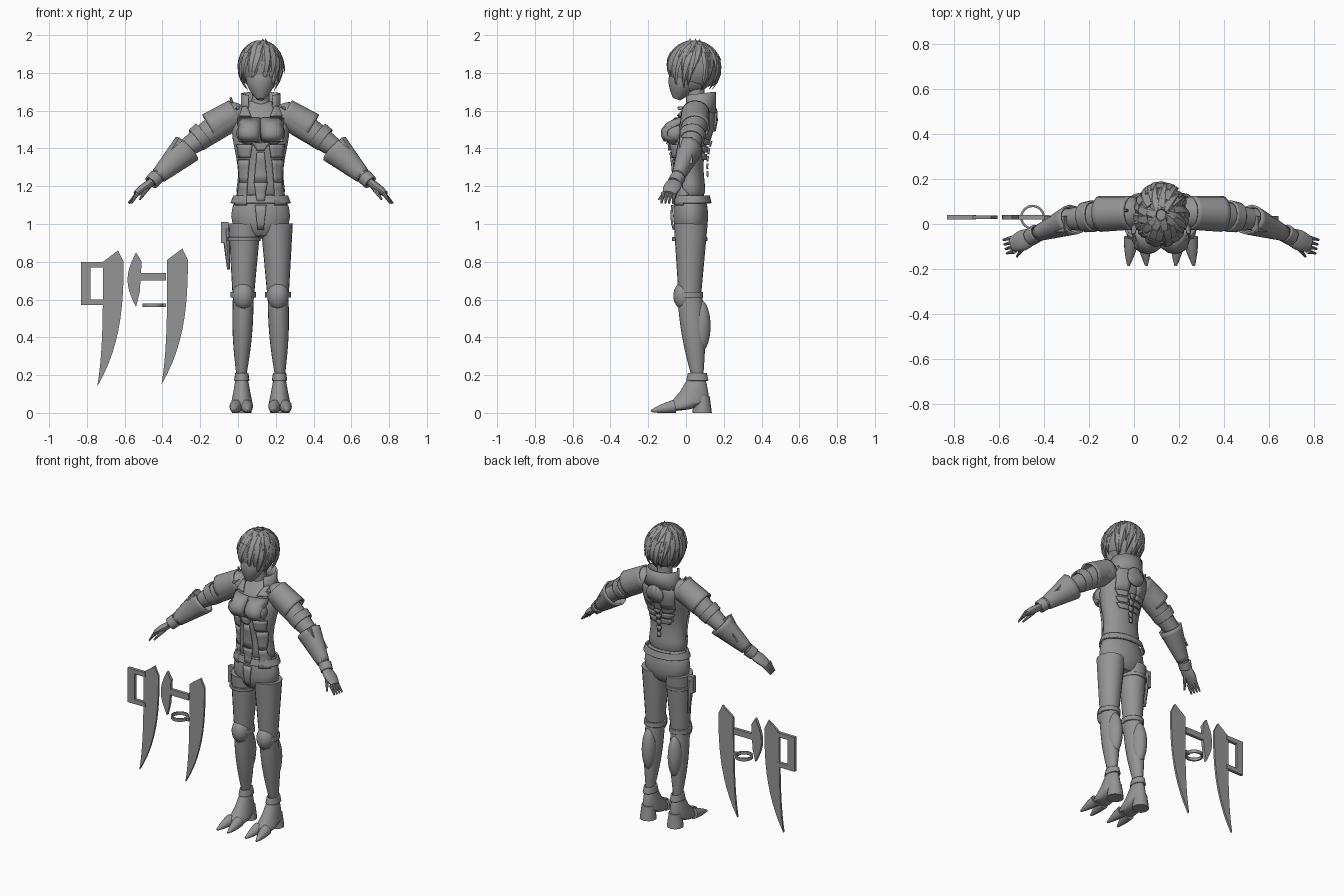
import bpy, bmesh, random
from math import sin, cos, pi, tau, radians
from mathutils import Vector
from mathutils.bvhtree import BVHTree

random.seed(4)
if "Cube" in bpy.data.objects:
    bpy.data.objects.remove(bpy.data.objects["Cube"])

CENTRE = Vector((.12, 0, 0))  # the figure stands beside two loose blades
BLADE_Y = .03
COLOUR = (.3, .3, .3, 1)
grey = bpy.data.materials.new("plain_grey")
grey.use_nodes = True
grey.diffuse_color = COLOUR
grey.node_tree.nodes["Principled BSDF"].inputs["Base Color"].default_value = COLOUR


def finish(name, bm, angle=40, smooth=False, thickness=0):
    bmesh.ops.recalc_face_normals(bm, faces=bm.faces)
    mesh = bpy.data.meshes.new(name)
    bm.to_mesh(mesh)
    bm.free()
    part = bpy.data.objects.new(name, mesh)
    bpy.context.collection.objects.link(part)
    mesh.materials.append(grey)
    if thickness:
        shell = part.modifiers.new("Thickness", "SOLIDIFY")
        shell.thickness = thickness
        shell.offset = 0
    if smooth:
        part.modifiers.new("Smooth", "SUBSURF").levels = 1
    bpy.ops.object.select_all(action="DESELECT")
    part.select_set(True)
    bpy.context.view_layer.objects.active = part
    bpy.ops.object.shade_smooth_by_angle(angle=radians(angle))
    return part


def place(point, side=1):
    """Point measured from the figure's middle, mirrored for side -1."""
    return CENTRE + Vector((side * point[0], point[1], point[2]))


def grid_faces(bm, rows, closed):
    for low, high in zip(rows, rows[1:]):
        count = len(low)
        for k in range(count if closed else count - 1):
            j = (k + 1) % count
            bm.faces.new((low[k], low[j], high[j], high[k]))


def bridge(name, sections, sides=16, hollow=False, smooth=False):
    """Join elliptical sections, each a centre and two half-axis vectors."""
    bm = bmesh.new()
    rings = [[bm.verts.new(c + u * cos(k * tau / sides) + v * sin(k * tau / sides)) for k in range(sides)]
             for c, u, v in sections]
    grid_faces(bm, rings, True)
    if not hollow:
        bm.faces.new(rings[0])
        bm.faces.new(rings[-1])
    return finish(name, bm, smooth=smooth, thickness=.01 if hollow else 0)


def limb(name, start, end, first, last, side=1, bulge=0, flat=1, sides=16, hollow=False):
    """Tapered tube between two points, with an optional swelling."""
    a, b = place(start, side), place(end, side)
    along = (b - a).normalized()
    across = along.cross(Vector((0, 0, 1) if abs(along.y) > .8 else (0, 1, 0))).normalized()
    sections = []
    for i in range(9):
        t = i / 8
        r = first + (last - first) * t + bulge * sin(pi * t)
        sections.append((a.lerp(b, t), across * r, along.cross(across) * r * flat))
    return bridge(name, sections, sides, hollow)


def stack(name, rows, x=0, side=1):
    """Upright body from rows of height, half width, front and back."""
    return bridge(name, [(place((x, (front + back) / 2, z), side), Vector((w, 0, 0)),
                          Vector((0, (back - front) / 2, 0))) for z, w, front, back in rows], 24, smooth=True)


def ball(name, centre, radii, side=1):
    bm = bmesh.new()
    bmesh.ops.create_uvsphere(bm, u_segments=24, v_segments=14, radius=1)
    for v in bm.verts:
        v.co = place(centre, side) + v.co * Vector(radii)
    return finish(name, bm, 60)


def slab(name, outline, y, depth):
    """Outline in x and z, given a depth along y."""
    bm = bmesh.new()
    face = bm.faces.new([bm.verts.new((x, y - depth / 2, z)) for x, z in outline])
    grown = bmesh.ops.extrude_face_region(bm, geom=[face])["geom"]
    bmesh.ops.translate(bm, vec=(0, depth, 0), verts=[g for g in grown if isinstance(g, bmesh.types.BMVert)])
    finish(name, bm, 20)


def box(name, left, right, low, high, y=BLADE_Y, depth=.02):
    slab(name, [(left, low), (right, low), (right, high), (left, high)], y, depth)


# Torso, pelvis, neck and head
jacket = stack("jacket", [(1.12, .15, -.06, .11), (1.22, .12, -.06, .1), (1.3, .12, -.06, .09), (1.4, .14, -.08, .1),
                          (1.5, .16, -.08, .14), (1.58, .15, -.04, .15), (1.62, .11, 0, .14), (1.66, .05, .02, .11)])
pelvis = stack("pelvis", [(.92, .1, -.04, .09), (1, .16, -.07, .12), (1.08, .16, -.07, .12), (1.2, .11, -.05, .09)])
busts = [ball("bust_cup", (.06, -.06, 1.48), (.07, .06, .06), s) for s in (1, -1)]
limb("neck", (0, .06, 1.55), (0, .05, 1.75), .05, .045)
ball("skull", (0, .03, 1.82), (.09, .12, .13))
limb("jaw", (0, -.01, 1.78), (0, -.05, 1.66), .08, .02, bulge=.015)
limb("jacket_hem", (0, .03, 1.15), (0, .03, 1.11), .14, .155, flat=.65, sides=24, hollow=True)

# Surface lookup, so armour panels can follow the body
bpy.context.view_layer.update()
graph = bpy.context.evaluated_depsgraph_get()
trees = [BVHTree.FromObject(part, graph) for part in [jacket, pelvis] + busts]


def panel(name, outline, facing=-1, lift=.01, sides=(1, -1), cuts=3):
    """Thin plate hugging the torso; facing -1 is the front, 1 the back."""
    for side in sides:
        bm = bmesh.new()
        bm.faces.new([bm.verts.new(place((x, 0, z), side)) for x, z in outline])
        bmesh.ops.triangulate(bm, faces=bm.faces)
        bmesh.ops.subdivide_edges(bm, edges=bm.edges, cuts=cuts, use_grid_fill=True)
        for v in bm.verts:
            hits = [tree.ray_cast(Vector((v.co.x, facing, v.co.z)), Vector((0, -facing, 0)))[0] for tree in trees]
            v.co.y = facing * (max([hit.y * facing for hit in hits if hit], default=.03) + lift)
        finish(name, bm, 50, thickness=.01)


def taper(x, top, low, wide, narrow, lean=0):
    """Four-sided outline from its upper and lower half widths."""
    return [(x - wide, top), (x + wide, top), (x + lean + narrow, low), (x + lean - narrow, low)]


middle = (1,)
panel("chest_plate", taper(.06, 1.56, 1.44, .06, .055))
panel("collarbone_plate", taper(.1, 1.62, 1.57, .03, .04, -.01))
panel("sternum_clasp", taper(0, 1.43, 1.39, .045, .02), lift=.015, sides=middle)
panel("rib_plate", taper(.085, 1.42, 1.35, .04, .03))
panel("belly_strip", taper(0, 1.38, 1.22, .02, .035), sides=middle)
panel("lower_belly_strip", taper(0, 1.22, 1.12, .035, .02), sides=middle)
panel("waist_plate", taper(.09, 1.34, 1.22, .03, .02))
panel("waist_flap", taper(.09, 1.22, 1.1, .02, .03, .015))
panel("crotch_plate", taper(0, 1.1, .97, .03, .016), sides=middle)
panel("shoulder_blade_plate", taper(.07, 1.61, 1.45, .055, .04), 1)
disc = [(.06 * cos(k * tau / 24), 1.55 + .06 * sin(k * tau / 24)) for k in range(24)]
panel("back_disc", disc, 1, .02, middle, 1)
for i in range(5):
    z = 1.44 - i * .04
    panel("spine_segment", taper(0, z, z - .03, .025 - i * .003, .01), 1, .02, middle, 1)
    if i < 3:
        panel("back_rib", taper(.07 - i * .01, z + .01, z - .02, .04, .03, -.01), 1)

# Standing collar, open at the front
bm = bmesh.new()
rows = []
for width, z in ((.125, 1.58), (.1, 1.63), (.1, 1.69)):
    angles = [radians(14 * k - 140) for k in range(21)]
    rows.append([bm.verts.new(place((width * sin(a), .07 + .085 * cos(a), z + .01 * cos(a)))) for a in angles])
grid_faces(bm, rows, False)
finish("collar", bm, thickness=.01)
limb("shoulder_spike", (-.14, .06, 1.6), (-.16, .06, 1.67), .012, .006, sides=6)

# Hair cap trimmed by a slanting hem, then rows of pointed locks
hair_middle, hair_size = Vector((0, .04, 1.83)), Vector((.11, .135, .13))
bm = bmesh.new()
bmesh.ops.create_uvsphere(bm, u_segments=28, v_segments=18, radius=1)
for v in bm.verts:
    v.co = place(hair_middle) + v.co * hair_size
bmesh.ops.bisect_plane(bm, geom=bm.verts[:] + bm.edges[:] + bm.faces[:], plane_co=place((0, .04, 1.75)),
                       plane_no=(0, .3, 1), clear_inner=True)
finish("hair_cap", bm, 60)


def lock(turn, top, low, width, sweep, flick):
    """One pointed lock over the skull; turn 0 is the back, in degrees."""
    path = []
    for i in range(6):
        t = i / 5
        a, e = radians(turn + sweep * t), radians(top + (low - top) * t)
        out = Vector((sin(a) * cos(e), cos(a) * cos(e), sin(e)))
        path.append(place(hair_middle + out * hair_size * (1 + flick * t * t)))
    sections = []
    for i, point in enumerate(path):
        along = (path[min(i + 1, 5)] - path[max(i - 1, 0)]).normalized()
        across = along.cross(point - place(hair_middle)).normalized()
        size = width * max(.05, cos(i / 5 * pi / 2))
        sections.append((point, across * size, along.cross(across) * size / 2))
    bridge("hair_lock", sections, 6)


for count, top, low in ((18, 35, -48), (14, 60, -15), (9, 80, 20)):
    for k in range(count):
        turn = 360 * k / count + random.uniform(-7, 7)
        fringe = cos(radians(turn)) < -.6
        lock(turn, top, max(low, -36) if fringe else low + random.uniform(-8, 8), .03, random.uniform(8, 24),
             .02 if fringe else random.uniform(.08, .2))
for turn in (10, 60, 110):
    lock(turn, 70, 78, .02, 15, .2)

# Limbs, one side and then the other
hip, knee, ankle = (.085, .025, 1), (.092, .02, .62), (.102, .06, .2)
shoulder, elbow, wrist = (.15, .05, 1.57), (.41, .02, 1.39), (.58, -.06, 1.22)
for s in (1, -1):
    limb("thigh", hip, knee, .085, .057, s, flat=1.05, sides=20)
    ball("knee", knee, (.057, .06, .06), s)
    limb("calf", knee, ankle, .055, .027, s, bulge=.01, flat=1.2, sides=20)
    ball("calf_muscle", (.096, .075, .46), (.045, .055, .14), s)
    ball("knee_pad", (.092, -.01, .62), (.056, .057, .075), s)
    limb("knee_strap", (.092, .02, .64), (.092, .02, .61), .063, .063, s, flat=1.05, hollow=True)
    limb("knee_spur", (.092, -.03, .56), (.092, -.01, .5), .015, .006, s, sides=6)
    limb("ankle_cuff", (.1, .06, .21), (.1, .06, .17), .03, .036, s, flat=1.5, hollow=True)
    # Foot with a heel and two spread, clawed toes
    stack("foot", [(.22, .03, .02, .1), (.1, .045, -.03, .12), (.05, .06, -.1, .13), (.01, .06, -.1, 0)], .1, s)
    limb("heel", (.1, .085, .09), (.1, .085, 0), .04, .052, s)
    for x, tip in ((.075, .065), (.13, .145)):
        limb("toe", (x, -.06, .035), (tip, -.185, .01), .035, .006, s, bulge=.004)
    # Arm, shoulder shell and flared forearm guard
    ball("shoulder", shoulder, (.08, .075, .075), s)
    limb("upper_arm", shoulder, elbow, .075, .047, s, bulge=.004)
    ball("elbow", elbow, (.05, .05, .05), s)
    limb("forearm", elbow, wrist, .047, .024, s, bulge=.008)
    limb("shoulder_shell", (.13, .05, 1.59), (.27, .045, 1.51), .07, .075, s, hollow=True)
    limb("arm_band", (.3, .035, 1.475), (.34, .03, 1.445), .066, .062, s, hollow=True)
    limb("forearm_guard", (.39, .02, 1.4), (.54, -.04, 1.255), .08, .038, s, flat=.8, sides=12, hollow=True)
    fin = [(.52, 1.32), (.43, 1.46), (.4, 1.42), (.45, 1.36)]
    slab("forearm_fin", [(CENTRE.x + s * x, z) for x, z in fin], 0, .07)
    limb("wrist_cuff", (.55, -.04, 1.25), wrist, .036, .034, s, sides=12, hollow=True)
    # Hand
    limb("palm", wrist, (.66, -.09, 1.16), .02, .016, s, bulge=.005, flat=2)
    for k in range(4):
        y = -.06 - k * .02
        limb("finger", (.65, y, 1.165), (.7 - k * .005, y - .01, 1.11), .012, .005, s, sides=8)
    limb("thumb", (.6, -.09, 1.19), (.64, -.145, 1.13), .014, .005, s, sides=8)

# Thigh holster with a sheathed knife
limb("holster_blade", (.185, .04, .98), (.17, .04, .76), .022, .008, -1, sides=8)
box("holster_grip", -.09, -.05, .9, 1.01, .04, .03)
limb("holster_strap", (.088, .02, .93), (.088, .02, .91), .083, .082, -1, flat=1.08, hollow=True)


def blade(name, edge, top):
    """Long blade with a slanted head, sweeping back to a point."""
    steps = [k / 12 for k in range(1, 13)]
    front = [(edge - .14 * t ** 3, top - .72 * t) for t in steps]
    back = [(edge - .11 - .03 * t ** 4, top - .72 * t) for t in steps[:-1]]
    slab(name, [(edge - .03, top)] + front + back[::-1], BLADE_Y, .014)


# Two loose blades with their grips
blade("outer_blade", -.605, .86)
box("outer_grip_top", -.83, -.7, .77, .8)
box("outer_grip_rear", -.83, -.78, .57, .8)
box("outer_grip_bottom", -.82, -.7, .57, .6)
blade("inner_blade", -.265, .87)
curve = [k / 10 for k in range(11)]
slab("inner_guard", [(-.54 - .045 * sin(pi * t), .85 - .29 * t) for t in curve] + [(-.52, .64), (-.51, .8)], BLADE_Y, .02)
box("inner_grip", -.53, -.38, .7, .74)
box("ring_arm", -.41, -.38, .56, .58)
limb("finger_ring", (-.57, BLADE_Y, .56), (-.57, BLADE_Y, .58), .05, .05, sides=24, hollow=True)
